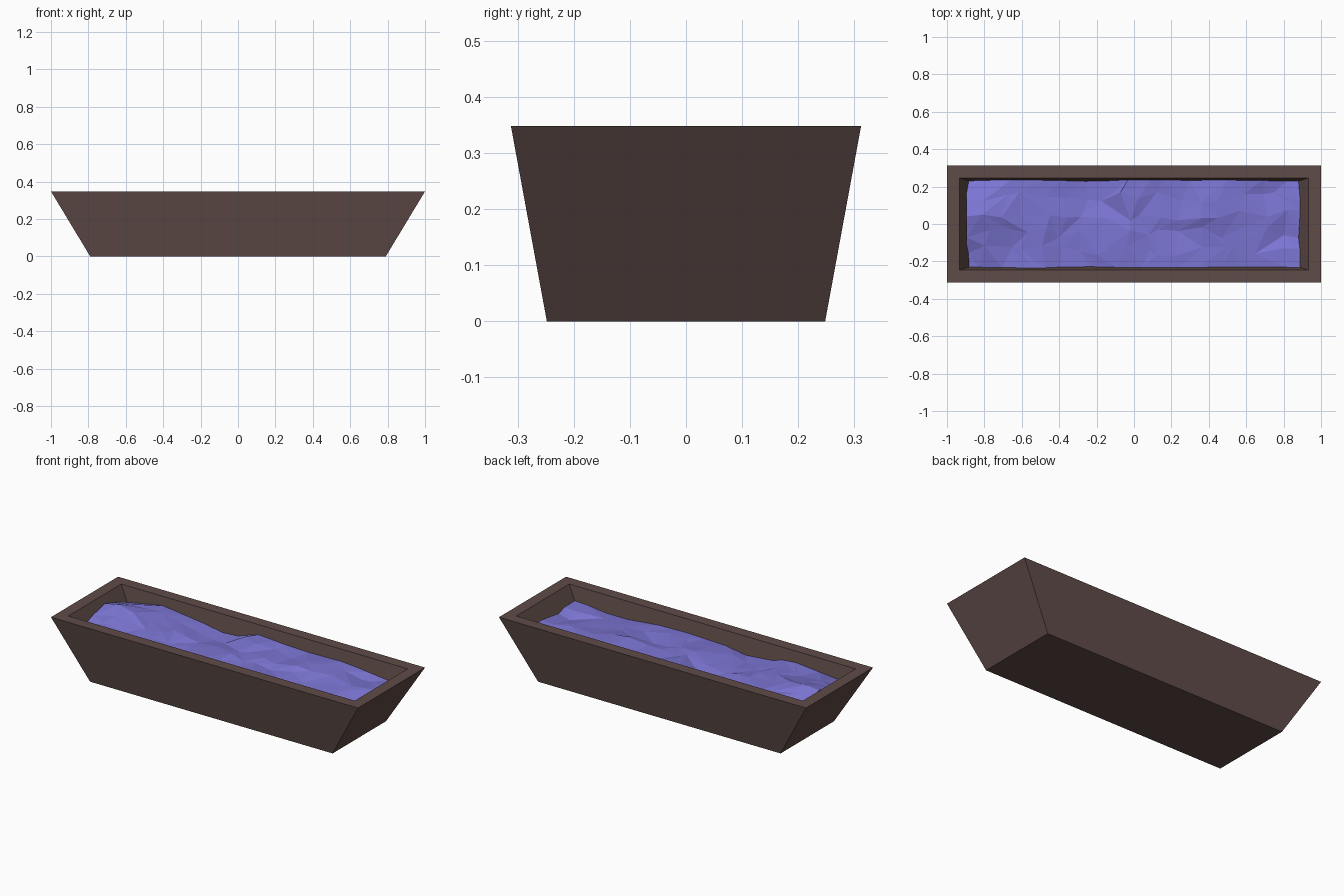
import bpy, bmesh, random
from mathutils import noise, Vector

if "Cube" in bpy.data.objects:
    bpy.data.objects.remove(bpy.data.objects["Cube"])

random.seed(4)


def material(name, rgb):
    m = bpy.data.materials.new(name)
    m.diffuse_color = (*rgb, 1)
    m.use_nodes = True
    m.node_tree.nodes["Principled BSDF"].inputs["Base Color"].default_value = m.diffuse_color
    return m


def finish(bm, name, mat):
    me = bpy.data.meshes.new(name)
    bm.normal_update()
    bm.to_mesh(me)
    bm.free()
    me.materials.append(mat)
    ob = bpy.data.objects.new(name, me)
    bpy.context.collection.objects.link(ob)
    return ob


wood = material("dark brown wood", (0.117, 0.072, 0.065))
water = material("violet water", (0.202, 0.181, 0.658))

# Trough: rings from the outer bottom, over the rim, down to the inner floor
bm = bmesh.new()
rings = []
for hx, hy, z in [(0.79, 0.248, 0), (1, 0.312, 0.348), (0.933, 0.246, 0.348), (0.77, 0.195, 0.06)]:
    rings.append([bm.verts.new((sx * hx, sy * hy, z))
                  for sx, sy in ((-1, -1), (1, -1), (1, 1), (-1, 1))])
for lo, hi in zip(rings, rings[1:]):
    for i in range(4):
        j = (i + 1) % 4
        bm.faces.new((lo[i], lo[j], hi[j], hi[i]))
bm.faces.new(rings[0][::-1])
bm.faces.new(rings[-1])
finish(bm, "trough", wood)

# Rippled water: height blends between a front and a back wave profile
FRONT = [(-0.95, .25), (-.83, .262), (-.51, .29), (-.3, .235), (-.09, .266), (.17, .274),
         (.4, .268), (.5, .25), (.68, .25), (.86, .27), (.95, .26)]
BACK = [(-0.95, .25), (-.87, .258), (-.69, .302), (-.33, .262), (-.2, .238), (-.07, .297),
        (.24, .277), (.53, .283), (.83, .255), (.95, .25)]


def profile(pts, x):
    for (x0, z0), (x1, z1) in zip(pts, pts[1:]):
        if x <= x1:
            return z0 + (z1 - z0) * (x - x0) / (x1 - x0)
    return pts[-1][1]


def height(x, y):
    t = min(max(y / 0.47 + 0.5, 0), 1)
    z = profile(FRONT, x) * (1 - t) + profile(BACK, x) * t
    mid = max(0, 1 - (y / 0.235) ** 2)
    z += mid * 0.035 * noise.noise(Vector((x * 5, y * 8, 2.3)))
    # swell near the left end
    z += 0.05 * max(0, 1 - (((x + 0.84) / 0.22) ** 2 + ((y - 0.03) / 0.2) ** 2))
    return z


NX, NY = 17, 5
bm = bmesh.new()
grid = []
for i in range(NX + 1):
    row = []
    for j in range(NY + 1):
        x, y = -0.895 + 1.785 * i / NX, -0.236 + 0.472 * j / NY
        if 0 < i < NX:
            x += random.uniform(-0.04, 0.04)
        if 0 < j < NY:
            y += random.uniform(-0.03, 0.03)
        row.append(bm.verts.new((x, y, height(x, y))))
    grid.append(row)
for i in range(NX):
    for j in range(NY):
        a, b, c, d = grid[i][j], grid[i + 1][j], grid[i + 1][j + 1], grid[i][j + 1]
        if random.random() < 0.5:
            bm.faces.new((a, b, c))
            bm.faces.new((a, c, d))
        else:
            bm.faces.new((a, b, d))
            bm.faces.new((b, c, d))
# skirt running down along the sloping walls
border = [e for e in bm.edges if e.is_boundary]
new = bmesh.ops.extrude_edge_only(bm, edges=border)["geom"]
for v in new:
    if isinstance(v, bmesh.types.BMVert):
        v.co = (v.co.x * 0.9, v.co.y * 0.88, 0.1)
bmesh.ops.recalc_face_normals(bm, faces=bm.faces)
finish(bm, "water", water)
